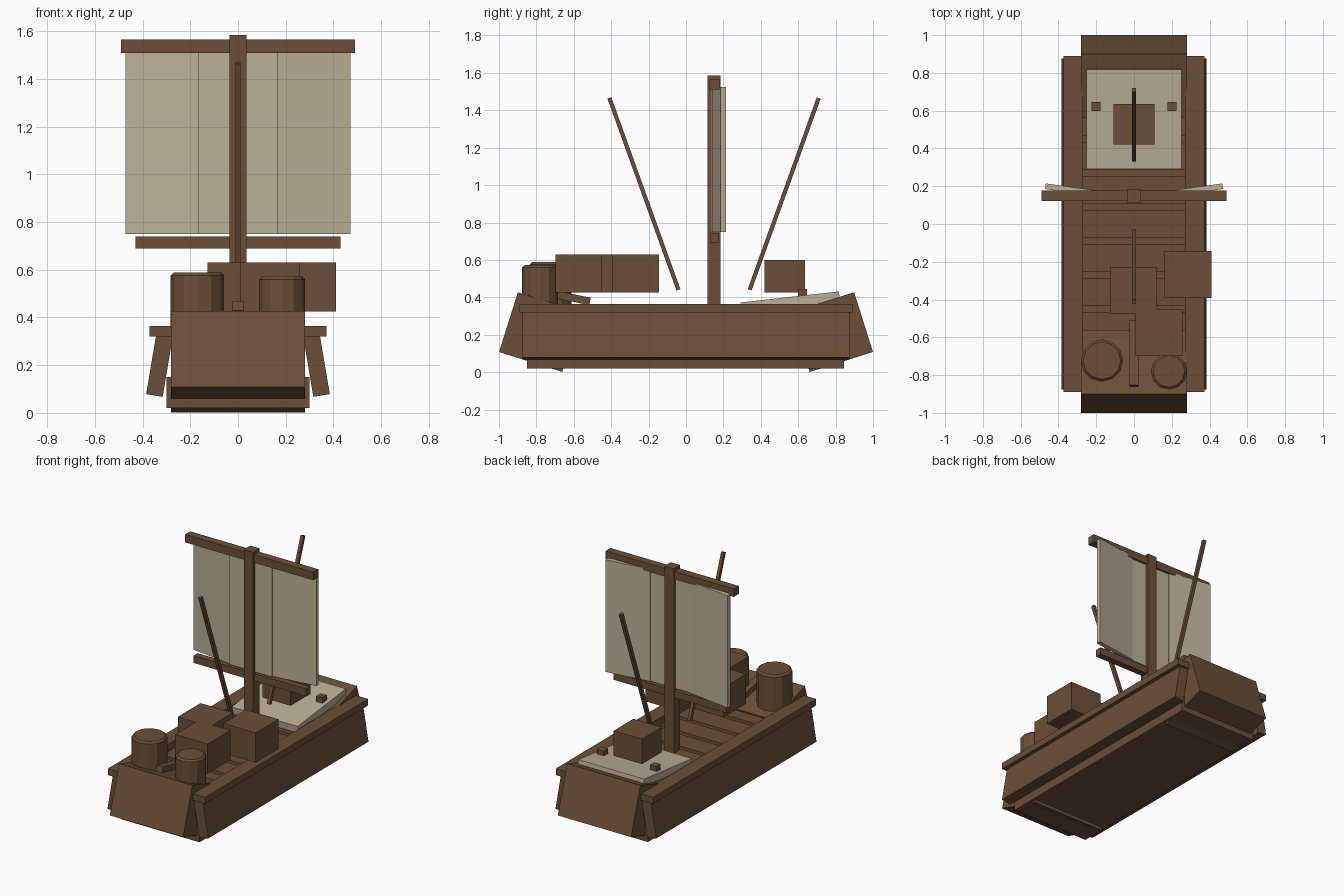
import bpy, bmesh, math
from mathutils import Matrix

if "Cube" in bpy.data.objects:
    bpy.data.objects.remove(bpy.data.objects["Cube"])


def material(name, rgb):
    m = bpy.data.materials.new(name)
    m.diffuse_color = (*rgb, 1)
    m.use_nodes = True
    m.node_tree.nodes["Principled BSDF"].inputs["Base Color"].default_value = m.diffuse_color
    return m


WOOD = material("brown_wood", (0.147, 0.078, 0.039))
CLOTH = material("cream_cloth", (0.50, 0.44, 0.32))


def finish(name, bm, mat):
    me = bpy.data.meshes.new(name)
    bm.to_mesh(me)
    bm.free()
    me.materials.append(mat)
    ob = bpy.data.objects.new(name, me)
    bpy.context.collection.objects.link(ob)
    return ob


def box(name, loc, size, axis='X', deg=0, mat=WOOD):
    """Box given by centre, size and a turn about one axis."""
    bm = bmesh.new()
    m = (Matrix.Translation(loc) @ Matrix.Rotation(math.radians(deg), 4, axis)
         @ Matrix.Diagonal((*size, 1)))
    bmesh.ops.create_cube(bm, size=1, matrix=m)
    return finish(name, bm, mat)


def span(name, x, y, z, mat=WOOD):
    """Upright box given by its extents."""
    c = [(a + b) / 2 for a, b in (x, y, z)]
    return box(name, c, [b - a for a, b in (x, y, z)], mat=mat)


def barrel(name, x, y, r, z0, z1):
    """Twelve-sided barrel with a bevelled lid edge."""
    bm = bmesh.new()
    bmesh.ops.create_cone(bm, cap_ends=True, segments=12, radius1=r, radius2=r,
                          depth=z1 - z0,
                          matrix=Matrix.Translation((x, y, (z0 + z1) / 2)))
    rim = [e for e in bm.edges if all(v.co.z > z1 - 0.001 for v in e.verts)]
    bmesh.ops.bevel(bm, geom=rim, offset=0.012, segments=1, affect='EDGES')
    return finish(name, bm, WOOD)


# Hull floor and leaning side walls with flat rails
span("hull_floor", (-0.30, 0.30), (-0.85, 0.845), (0.02, 0.15))
for s, side in ((-1, "left"), (1, "right")):
    box("hull_wall_" + side, (s * 0.328, 0, 0.206), (0.07, 1.75, 0.27), 'Y', -s * 9.6)
    span("rail_" + side, sorted((s * 0.27, s * 0.372)), (-0.89, 0.89), (0.32, 0.365))

# Sloping bow and stern blocks
for s, end in ((-1, "front"), (1, "back")):
    box("hull_end_" + end, (0, s * 0.78, 0.214), (0.56, 0.355, 0.335), 'X', s * 17.5)

# Deck planks with narrow gaps
for i in range(-4, 5):
    span("deck_plank", (-0.29, 0.29), (i * 0.18 - 0.073, i * 0.18 + 0.073), (0.27, 0.31))

# Mast and yards
span("mast", (-0.036, 0.036), (0.115, 0.185), (0.27, 1.585))
span("upper_yard", (-0.49, 0.49), (0.123, 0.178), (1.51, 1.565))
span("lower_yard", (-0.43, 0.43), (0.13, 0.175), (0.69, 0.74))

# Sail: flat middle panel and two panels swept backwards
span("sail_middle", (-0.165, 0.165), (0.135, 0.165), (0.75, 1.52), CLOTH)
for s, side in ((-1, "left"), (1, "right")):
    box("sail_" + side, (s * 0.313, 0.178, 1.138), (0.315, 0.03, 0.775),
        'Z', s * 8, CLOTH)

# Oars leaning fore and aft, and the tiller
for s, y, end in ((-1, -0.225, "front"), (1, 0.525, "back")):
    box("oar_" + end, (0, y, 0.953), (0.022, 0.022, 1.09), 'X', -s * 19.8)
box("tiller", (0, -0.685, 0.413), (0.05, 0.35, 0.04), 'X', -11.5)

# Cargo crates
for x, y in ((-0.003, -0.352), (0.133, -0.575), (0.286, -0.268)):
    span("crate", (x - 0.124, x + 0.124), (y - 0.124, y + 0.124), (0.425, 0.63))
span("stern_crate", (-0.108, 0.108), (0.42, 0.635), (0.427, 0.60))

# Barrels
barrel("barrel_large", -0.17, -0.723, 0.112, 0.30, 0.588)
barrel("barrel_small", 0.185, -0.78, 0.096, 0.30, 0.572)

# Tilted cloth cover on the stern with two pegs
box("stern_cover", (0, 0.557, 0.377), (0.505, 0.53, 0.05), 'X', 6.4, CLOTH)
for s in (-1, 1):
    box("cover_peg", (s * 0.202, 0.623, 0.422), (0.048, 0.048, 0.046))
